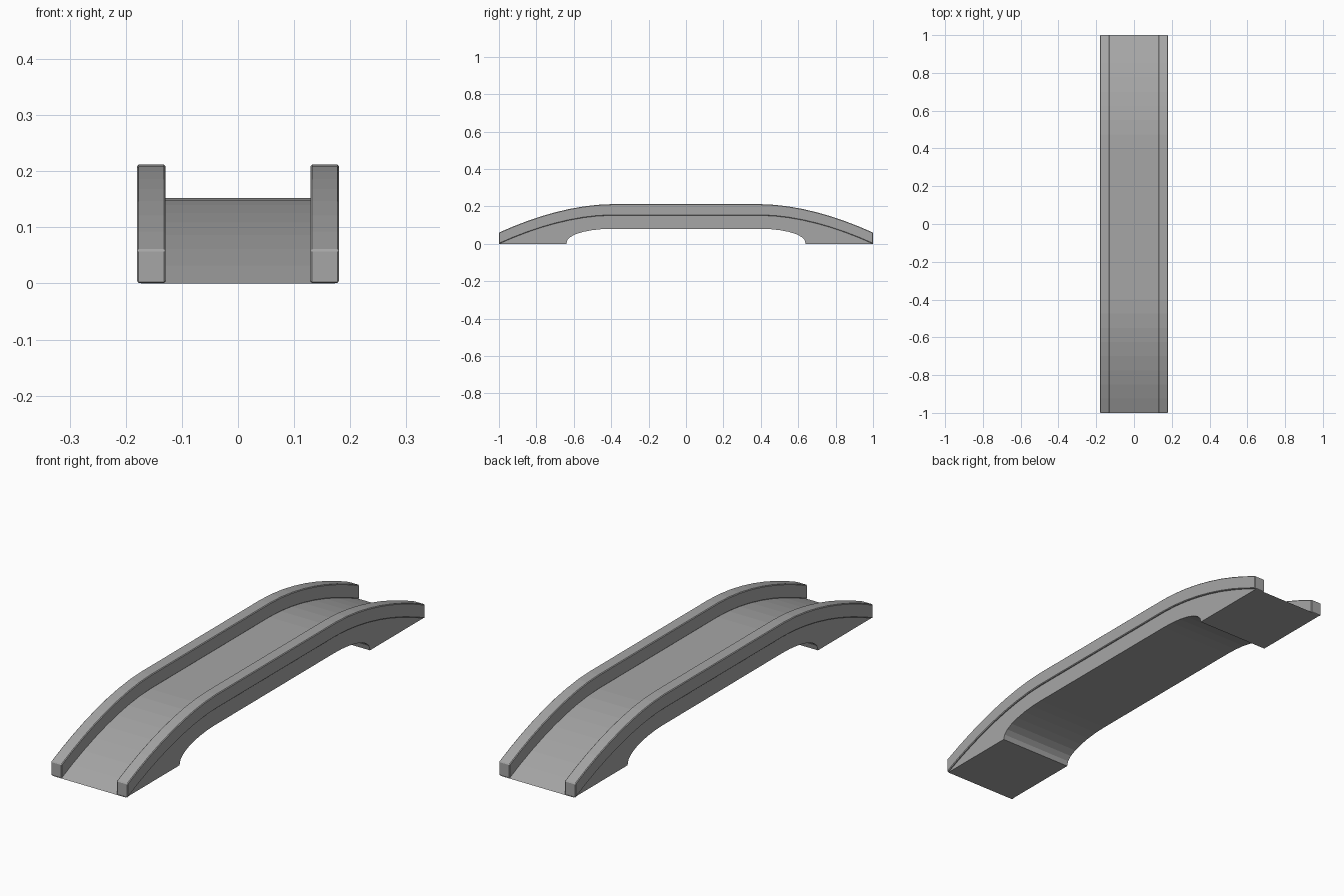
import bpy, bmesh, math

if "Cube" in bpy.data.objects:
    bpy.data.objects.remove(bpy.data.objects["Cube"])

# One stone-grey material
stone = bpy.data.materials.new("stone grey")
stone.diffuse_color = (0.38, 0.38, 0.38, 1)
stone.use_nodes = True
stone.node_tree.nodes["Principled BSDF"].inputs["Base Color"].default_value = stone.diffuse_color

FLAT, RISE, WALL = 0.40, 0.152, 0.06     # half of level deck, deck height, parapet height


def deck_half():
    """Deck line (y, z) from the level middle down to the +y end."""
    steps = 8
    return [(FLAT + (1 - FLAT) * i / steps, RISE * (1 - (i / steps) ** 1.8))
            for i in range(steps + 1)]


def mirrored(half):
    """Complete a +y half line to run from -y to +y."""
    return [(-y, z) for y, z in reversed(half)] + half


def prism(name, profile, x0, x1):
    """Extrude a closed (y, z) profile along x."""
    bm = bmesh.new()
    face = bm.faces.new([bm.verts.new((x0, y, z)) for y, z in profile])
    ext = bmesh.ops.extrude_face_region(bm, geom=[face])
    moved = [v for v in ext["geom"] if isinstance(v, bmesh.types.BMVert)]
    bmesh.ops.translate(bm, verts=moved, vec=(x1 - x0, 0, 0))
    bmesh.ops.recalc_face_normals(bm, faces=bm.faces)
    mesh = bpy.data.meshes.new(name)
    bm.to_mesh(mesh)
    bm.free()
    mesh.materials.append(stone)
    obj = bpy.data.objects.new(name, mesh)
    bpy.context.collection.objects.link(obj)
    return obj


deck = mirrored(deck_half())

# Bridge body with the low opening underneath
arch = [(0.40 + 0.24 * math.sin(a), 0.08 * math.cos(a) ** 0.9 if a < 1.57 else 0.0)
        for a in [math.pi / 2 * i / 7 for i in range(8)]]
prism("bridge_body", deck + list(reversed(mirrored(arch))), -0.173, 0.173)

# Parapets, slightly proud of the body, with small edge bevels
wall = deck + [(y, z + WALL) for y, z in reversed(deck)]
for side, x0, x1 in (("left", -0.18, -0.129), ("right", 0.129, 0.18)):
    parapet = prism(side + "_parapet", wall, x0, x1)
    bevel = parapet.modifiers.new("edge_bevel", 'BEVEL')
    bevel.width = 0.003
    bevel.segments = 1
    bevel.limit_method = 'ANGLE'
    bevel.angle_limit = math.radians(40)
